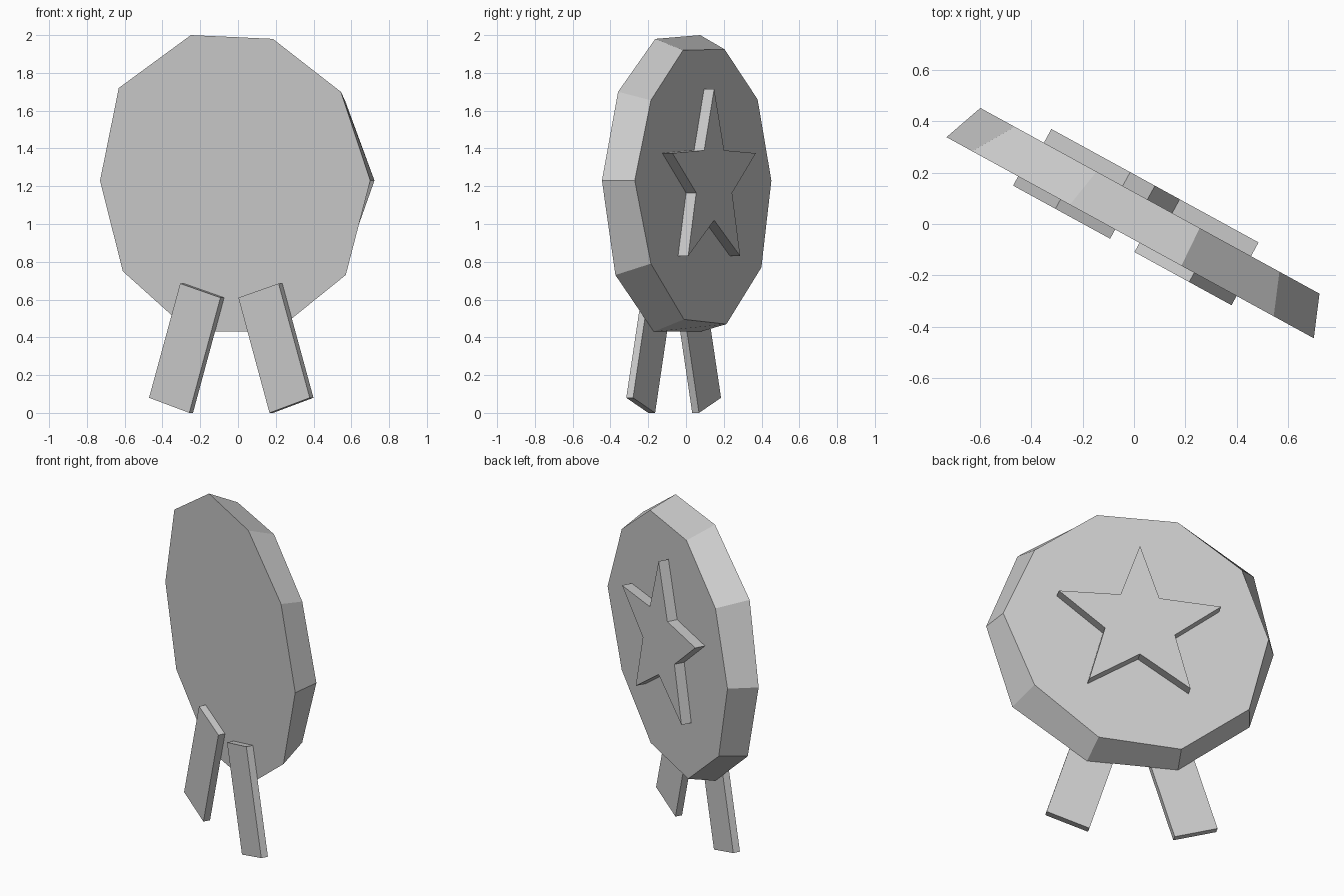
import bpy
import bmesh
from math import radians

cube = bpy.data.objects.get("Cube")
if cube:
    bpy.data.objects.remove(cube, do_unlink=True)

# One plain grey for the whole award
grey = bpy.data.materials.new("plain grey")
grey.use_nodes = True
colour = (0.6, 0.6, 0.6, 1)
grey.diffuse_color = colour
grey.node_tree.nodes["Principled BSDF"].inputs["Base Color"].default_value = colour

TURN = radians(-28.7)                 # the whole award is turned about the vertical
FRONT, BACK = -0.054, 0.109           # depth of the two disc faces


def loft(name, front_outline, back_outline, front_depth, back_depth):
    """Solid between two flat outlines that have equal point counts."""
    bm = bmesh.new()
    front = [bm.verts.new((x, front_depth, z)) for x, z in front_outline]
    back = [bm.verts.new((x, back_depth, z)) for x, z in back_outline]
    bm.faces.new(front)
    bm.faces.new(back[::-1])
    for i in range(len(front)):
        j = (i + 1) % len(front)
        bm.faces.new((front[i], back[i], back[j], front[j]))
    bmesh.ops.recalc_face_normals(bm, faces=bm.faces)
    mesh = bpy.data.meshes.new(name)
    bm.to_mesh(mesh)
    bm.free()
    mesh.materials.append(grey)
    obj = bpy.data.objects.new(name, mesh)
    obj.rotation_euler.z = TURN
    bpy.context.scene.collection.objects.link(obj)
    return obj


# Ten-sided disc, slightly uneven, narrowing towards the back
wide_face = [(-.255, 2), (.24, 1.98), (.65, 1.7), (.828, 1.23), (.68, .73),
             (.256, .43), (-.26, .43), (-.666, .75), (-.803, 1.23), (-.69, 1.72)]
narrow_face = [(-.226, 1.925), (.232, 1.92), (.586, 1.655), (.764, 1.23), (.586, .79),
               (.222, .495), (-.247, .47), (-.632, .77), (-.742, 1.23), (-.59, 1.66)]
loft("medal_disc", wide_face, narrow_face, FRONT, BACK)

# Raised star on the back face: half outline from top tip to bottom notch, mirrored
half_star = [(0, 1.715), (.11, 1.39), (.46, 1.375), (.198, 1.165), (.287, .83), (0, 1.02)]
star = half_star + [(-x, z) for x, z in half_star[-2:0:-1]]
loft("raised_star", star, star, BACK - 0.01, 0.17)

# Two ribbon tails splayed out on the front face
tail = [(.054, .61), (.297, .685), (.485, .08), (.242, 0)]
for side, sign in (("left", 1), ("right", -1)):
    outline = [(sign * x, z) for x, z in tail]
    loft(side + "_ribbon_tail", outline, outline, -0.095, FRONT)
